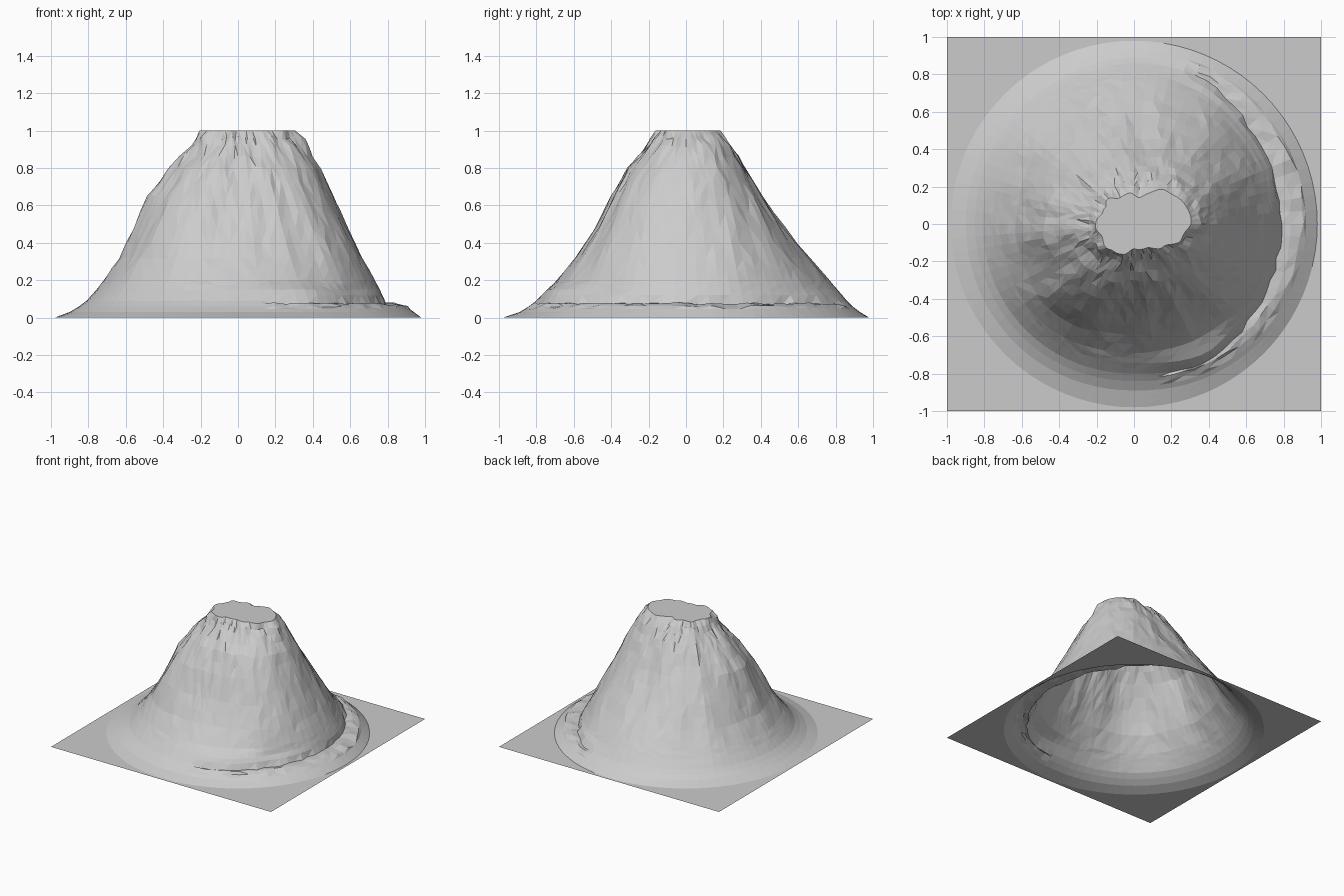
import bpy, bmesh, math, random
from mathutils import noise, Vector

if "Cube" in bpy.data.objects:
    bpy.data.objects.remove(bpy.data.objects["Cube"])

random.seed(4)
N = 80      # facets around the cone (multiple of 8, so the base gets true corners)
SUB = 2     # rings between contour heights

# Contour heights, and the radius of each contour by compass direction (degrees)
heights = [1, .92, .8, .65, .48, .32, .2, .15, .09, .06, .03, 0]
radii = {
    0:   [.31, .37, .44, .51, .59, .67, .735, .76, .785, .90, .94, .98],
    38:  [.28, .34, .41, .49, .58, .67, .73, .76, .80, .90, .94, .98],
    65:  [.18, .25, .33, .42, .53, .65, .75, .79, .86, .91, .945, .98],
    90:  [.155, .23, .31, .40, .53, .67, .77, .81, .86, .89, .93, .98],
    135: [.18, .25, .34, .44, .55, .65, .74, .78, .83, .86, .90, .98],
    180: [.20, .25, .36, .48, .55, .63, .715, .755, .81, .85, .90, .98],
    225: [.19, .24, .35, .46, .56, .64, .72, .76, .81, .85, .90, .98],
    270: [.14, .20, .30, .39, .48, .59, .69, .74, .80, .84, .89, .98],
    300: [.15, .22, .33, .42, .51, .61, .70, .79, .83, .86, .91, .98],
    325: [.21, .29, .40, .49, .58, .67, .725, .745, .80, .88, .93, .98],
}
keys = sorted(radii)


def contours(deg):
    """Radii of all contours at an angle, blended between the two nearest directions."""
    i = max(k for k in range(len(keys)) if keys[k] <= deg)
    a, b = keys[i], keys[(i + 1) % len(keys)]
    t = (deg - a) / ((b - a) % 360)
    t = t * t * (3 - 2 * t) * 0.5 + t * 0.5
    return [p + (q - p) * t for p, q in zip(radii[a], radii[b])]


bm = bmesh.new()
rings = [[] for _ in range((len(heights) - 1) * SUB + 2)]
for j in range(N):
    deg = 360 * j / N
    ang = math.radians(deg)
    c, s = math.cos(ang), math.sin(ang)
    rad = contours(deg)
    on_ledge = deg < 68 or deg > 280
    for k in range((len(heights) - 1) * SUB + 1):
        i = min(k // SUB, len(heights) - 2)
        t = (k - i * SUB) / SUB
        r = rad[i] + (rad[i + 1] - rad[i]) * t
        z = heights[i] + (heights[i + 1] - heights[i]) * t
        # Long gullies on the slopes, lumpy crags near the summit, smooth foot
        fade = min(1, max(0, z - .08) / .3)
        high = max(0, z - .6) / .4
        gully = noise.noise(Vector((c * 4, s * 4, z * 1.5))) * 0.022
        crag = noise.noise(Vector((r * c, r * s, z)) * 11) * 0.03 * high
        r += (gully + crag) * fade
        if 0 < k and z < .97:
            z += random.uniform(-1, 1) * 0.008 * fade
        # Broken trench and lip of the ledge around the right side
        if on_ledge and 8 * SUB <= k <= 9 * SUB:
            z += random.uniform(-.006, .006) - (.015 if k == 8 * SUB else 0)
            r += random.uniform(-.01, .01)
        rings[k].append(bm.verts.new((r * c, r * s, z)))
    # Square edge of the base sheet
    e = 1 / max(abs(c), abs(s))
    rings[-1].append(bm.verts.new((e * c, e * s, 0)))

# Slopes and base sheet
for inner, outer in zip(rings, rings[1:]):
    for j in range(N):
        m = (j + 1) % N
        bm.faces.new((inner[j], outer[j], outer[m], inner[m]))
bmesh.ops.triangulate(bm, faces=bm.faces[:])

# Flat summit
bm.faces.new(rings[0])
bm.normal_update()

mesh = bpy.data.meshes.new("mountain")
bm.to_mesh(mesh)
bm.free()
bpy.context.collection.objects.link(bpy.data.objects.new("mountain", mesh))
